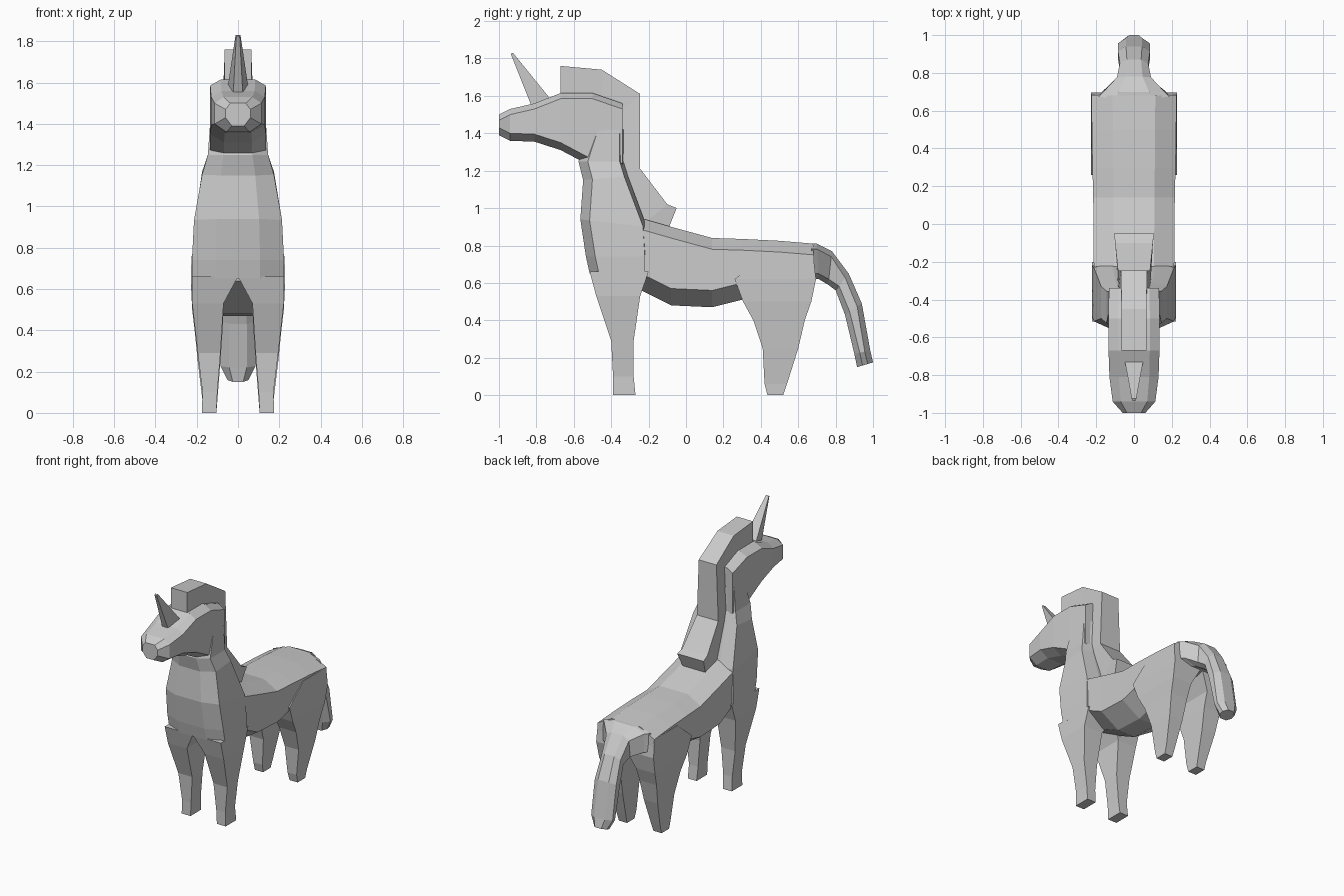
import bpy, bmesh
from mathutils import Vector


def skin(name, rings):
    """Flat-faced loft through equal-length rings of points, capped at both ends."""
    bm = bmesh.new()
    loops = [[bm.verts.new(p) for p in ring] for ring in rings]
    n = len(loops[0])
    for a, b in zip(loops, loops[1:]):
        for i in range(n):
            j = (i + 1) % n
            bm.faces.new((a[i], a[j], b[j], b[i]))
    bm.faces.new(loops[0][::-1])
    bm.faces.new(loops[-1])
    bmesh.ops.recalc_face_normals(bm, faces=bm.faces)
    mesh = bpy.data.meshes.new(name)
    bm.to_mesh(mesh)
    bm.free()
    obj = bpy.data.objects.new(name, mesh)
    bpy.context.collection.objects.link(obj)
    return obj


def octagon_loft(name, stations, ka, kb, ca, cb):
    """Stations (ay, az, by, bz, half width); k = flat width ratio, c = chamfer depth."""
    rings = []
    for ay, az, by, bz, w in stations:
        a, b = Vector((0, ay, az)), Vector((0, by, bz))
        d = (b - a).normalized()
        half = [(a, w * ka), (a + d * ca, w), (b - d * cb, w), (b, w * kb)]
        rings.append([(x, p.y, p.z) for p, x in half] +
                     [(-x, p.y, p.z) for p, x in reversed(half)])
    return skin(name, rings)


def quad_loft(name, stations):
    """Stations (ay, az, half width a, by, bz, half width b)."""
    return skin(name, [[(wa, ay, az), (-wa, ay, az), (-wb, by, bz), (wb, by, bz)]
                       for ay, az, wa, by, bz, wb in stations])


def leg_pair(name, stations):
    """Stations (z, front y, back y, inner x, outer x), mirrored over x."""
    obj = skin(name, [[(xi, y0, z), (xo, y0, z), (xo, y1, z), (xi, y1, z)]
                      for z, y0, y1, xi, xo in stations])
    obj.modifiers.new("mirror", 'MIRROR').use_clip = True
    return obj


# Barrel of the body, shoulders to rump
octagon_loft("torso", [
    (-0.40, 0.95, -0.40, 0.64, 0.21), (-0.22, 0.94, -0.22, 0.55, 0.213),
    (-0.08, 0.90, -0.08, 0.48, 0.214), (0.14, 0.84, 0.14, 0.47, 0.216),
    (0.30, 0.835, 0.30, 0.51, 0.22), (0.50, 0.825, 0.50, 0.59, 0.223),
    (0.68, 0.81, 0.69, 0.62, 0.226)], 0.5, 0.33, 0.06, 0.09)

# Chest rising into the neck
octagon_loft("chest_and_neck", [
    (-0.515, 0.65, -0.20, 0.65, 0.223), (-0.535, 0.74, -0.20, 0.74, 0.223),
    (-0.565, 0.94, -0.21, 0.90, 0.213), (-0.55, 1.15, -0.31, 1.17, 0.174),
    (-0.575, 1.25, -0.335, 1.25, 0.146), (-0.52, 1.42, -0.335, 1.42, 0.134)],
    0.48, 0.55, 0.05, 0.02)

# Head and muzzle
octagon_loft("head", [
    (-0.34, 1.56, -0.34, 1.20, 0.133), (-0.50, 1.615, -0.50, 1.22, 0.135),
    (-0.67, 1.615, -0.67, 1.31, 0.135), (-0.81, 1.56, -0.81, 1.355, 0.13),
    (-0.94, 1.53, -0.94, 1.36, 0.113), (-1.0, 1.50, -1.0, 1.39, 0.06)],
    0.62, 0.5, 0.03, 0.04)

# Legs
leg_pair("front_legs", [
    (0.66, -0.515, -0.20, 0, 0.223), (0.53, -0.48, -0.245, 0.07, 0.222),
    (0.29, -0.40, -0.28, 0.085, 0.195), (0.10, -0.39, -0.28, 0.10, 0.172),
    (0, -0.39, -0.27, 0.105, 0.175)])
leg_pair("hind_legs", [
    (0.75, 0.42, 0.68, 0, 0.226), (0.62, 0.26, 0.695, 0.01, 0.228),
    (0.50, 0.305, 0.67, 0.07, 0.222), (0.40, 0.36, 0.635, 0.075, 0.21),
    (0.25, 0.41, 0.60, 0.085, 0.195), (0.06, 0.42, 0.54, 0.10, 0.172),
    (0, 0.435, 0.52, 0.105, 0.17)])

# Mane: crest over the head, down the back of the neck
quad_loft("mane", [
    (-0.67, 1.76, 0.065, -0.67, 1.58, 0.065), (-0.45, 1.74, 0.065, -0.45, 1.57, 0.065),
    (-0.245, 1.61, 0.07, -0.36, 1.50, 0.07), (-0.245, 1.21, 0.085, -0.36, 1.19, 0.085),
    (-0.10, 1.02, 0.10, -0.22, 0.92, 0.09), (-0.05, 1.0, 0.105, -0.09, 0.90, 0.09)])

# Horn
quad_loft("horn", [
    (-0.73, 1.59, 0.048, -0.82, 1.53, 0.024),
    (-0.925, 1.83, 0.012, -0.937, 1.825, 0.008)])

# Tail
octagon_loft("tail", [
    (0.67, 0.81, 0.68, 0.62, 0.19), (0.70, 0.81, 0.71, 0.62, 0.16),
    (0.78, 0.77, 0.76, 0.59, 0.09), (0.87, 0.65, 0.80, 0.56, 0.075),
    (0.94, 0.49, 0.85, 0.43, 0.085), (0.985, 0.24, 0.90, 0.22, 0.085),
    (1.0, 0.175, 0.915, 0.15, 0.05)], 0.5, 0.5, 0.03, 0.03)
